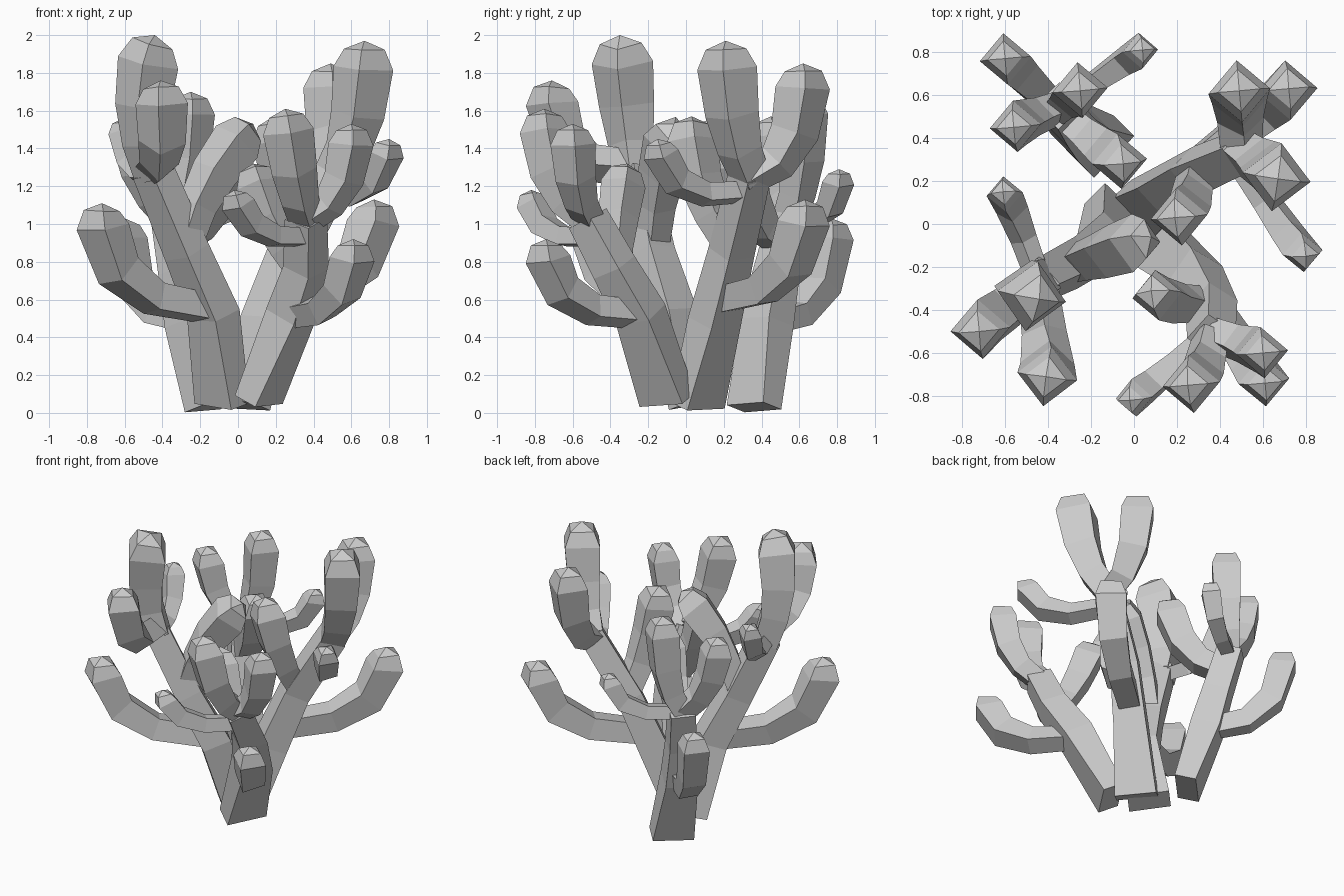
import bpy, bmesh
from math import cos, sin, radians
from mathutils import Vector


def tube(bm, stations, angle, apex=None):
    """Four-sided tube through (point, tangent, half width, half depth), framed from the tip down."""
    u = Vector((cos(radians(angle)), sin(radians(angle)), 0))
    rings = []
    for p, t, a, b in reversed(stations):
        t = t.normalized()
        u = (u - t * u.dot(t)).normalized()
        v = t.cross(u)
        rings.append([bm.verts.new(p + u * a * i + v * b * j)
                      for i, j in ((1, 1), (-1, 1), (-1, -1), (1, -1))])
    rings.reverse()
    for a, b in zip(rings, rings[1:]):
        for i in range(4):
            j = (i + 1) % 4
            bm.faces.new((a[i], a[j], b[j], b[i]))
    bm.faces.new(rings[0][::-1])
    if apex is None:
        bm.faces.new(rings[-1])
    else:
        top = bm.verts.new(apex)
        for i in range(4):
            bm.faces.new((rings[-1][i], rings[-1][(i + 1) % 4], top))


def stem(bm, pts, angle):
    """Stem with a wide flat foot that turns square higher up."""
    pts = [Vector(p) for p in pts]
    n = len(pts) - 1
    sizes = ((0.135, 0.07), (0.105, 0.095), (0.09, 0.085), (0.08, 0.08))
    st = []
    for i, p in enumerate(pts):
        t = pts[min(i + 1, n)] - pts[max(i - 1, 0)]
        st.append((p, t, *sizes[i]))
    tube(bm, st, angle)


def arm(bm, start, bend, tip, r, angle=5):
    """Curved arm that swells towards a blunt, pointed tip."""
    s, c, e = Vector(start), Vector(bend), Vector(tip)
    end = (e - c).normalized()
    last = 1 - 0.95 * r / (2 * (e - c).length)
    h = r * 0.707
    st = []
    for k, f in enumerate((0.68, 0.75, 0.9, 1.0)):
        t = last * k / 3
        p = s * (1 - t) ** 2 + c * 2 * t * (1 - t) + e * t * t
        d = (c - s) * (1 - t) + (e - c) * t
        st.append((p, d, h * f, h * f))
    st.append((e - end * 0.28 * r, end, h * 0.68, h * 0.68))
    tube(bm, st, angle - 45, e)


def cluster(name, path, angle, arms):
    bm = bmesh.new()
    stem(bm, path, angle)
    for a in arms:
        arm(bm, *a)
    bmesh.ops.recalc_face_normals(bm, faces=bm.faces[:])
    me = bpy.data.meshes.new(name)
    bm.to_mesh(me)
    bm.free()
    bpy.context.collection.objects.link(bpy.data.objects.new(name, me))


# Front left stem and its arms
fork = (-0.44, -0.27, 1.25)
cluster("front_left_coral",
        [(-0.085, 0.05, 0.05), (-0.13, -0.08, 0.52), (-0.27, -0.18, 0.85), (-0.45, -0.27, 1.28)], 135,
        [(fork, (-0.57, -0.31, 1.55), (-0.44, -0.35, 2.0), 0.165, -8),
         ((-0.45, -0.28, 1.3), (-0.38, -0.74, 1.26), (-0.41, -0.71, 1.76), 0.14, -8),
         (fork, (-0.58, 0.12, 1.2), (-0.61, 0.15, 1.56), 0.085),
         ((-0.28, -0.18, 0.9), (-0.19, -0.15, 1.26), (0.08, -0.06, 1.53), 0.14),
         ((-0.15, -0.10, 0.55), (-0.74, -0.48, 0.57), (-0.72, -0.50, 1.11), 0.14)])

# Front right stem and its arms
fork = (0.36, -0.51, 1.02)
cluster("front_right_coral",
        [(0.11, -0.10, 0.07), (0.28, -0.24, 0.52), (0.36, -0.38, 0.77), (0.36, -0.52, 1.03)], 55,
        [(fork, (0.31, -0.75, 1.15), (0.25, -0.75, 1.61), 0.135),
         (fork, (0.61, -0.60, 1.13), (0.60, -0.60, 1.53), 0.12),
         ((0.36, -0.5, 0.93), (0.03, -0.80, 0.89), (-0.02, -0.82, 1.18), 0.09),
         ((0.36, -0.37, 0.72), (0.15, -0.38, 1.0), (0.08, -0.31, 1.32), 0.12),
         ((0.28, -0.25, 0.52), (0.61, -0.74, 0.50), (0.61, -0.74, 0.92), 0.12)])

# Back left stem and its arms
fork = (-0.35, 0.54, 1.02)
cluster("back_left_coral",
        [(-0.14, 0.36, 0.03), (-0.25, 0.43, 0.48), (-0.30, 0.48, 0.75), (-0.35, 0.55, 1.04)], 45,
        [(fork, (-0.55, 0.46, 1.2), (-0.56, 0.45, 1.57), 0.12),
         (fork, (-0.25, 0.64, 1.2), (-0.25, 0.62, 1.70), 0.13),
         (fork, (0.02, 0.81, 0.97), (0.04, 0.81, 1.29), 0.085),
         ((-0.33, 0.51, 0.9), (-0.10, 0.31, 0.98), (-0.05, 0.28, 1.43), 0.13),
         ((-0.25, 0.43, 0.48), (-0.61, 0.78, 0.48), (-0.60, 0.77, 1.03), 0.12)])

# Back right stem and its arms
fork = (0.50, 0.34, 1.25)
cluster("back_right_coral",
        [(0.03, 0.06, 0.04), (0.15, 0.15, 0.48), (0.28, 0.24, 0.85), (0.51, 0.34, 1.27)], 135,
        [(fork, (0.66, 0.23, 1.45), (0.67, 0.21, 1.97), 0.16, -8),
         (fork, (0.49, 0.63, 1.32), (0.49, 0.62, 1.85), 0.145),
         ((0.47, 0.32, 1.17), (0.75, -0.10, 1.08), (0.80, -0.15, 1.45), 0.095),
         ((0.29, 0.25, 0.87), (0.25, 0.02, 1.2), (0.19, 0.03, 1.57), 0.135),
         ((0.19, 0.19, 0.60), (0.74, 0.63, 0.62), (0.72, 0.63, 1.13), 0.14)])
